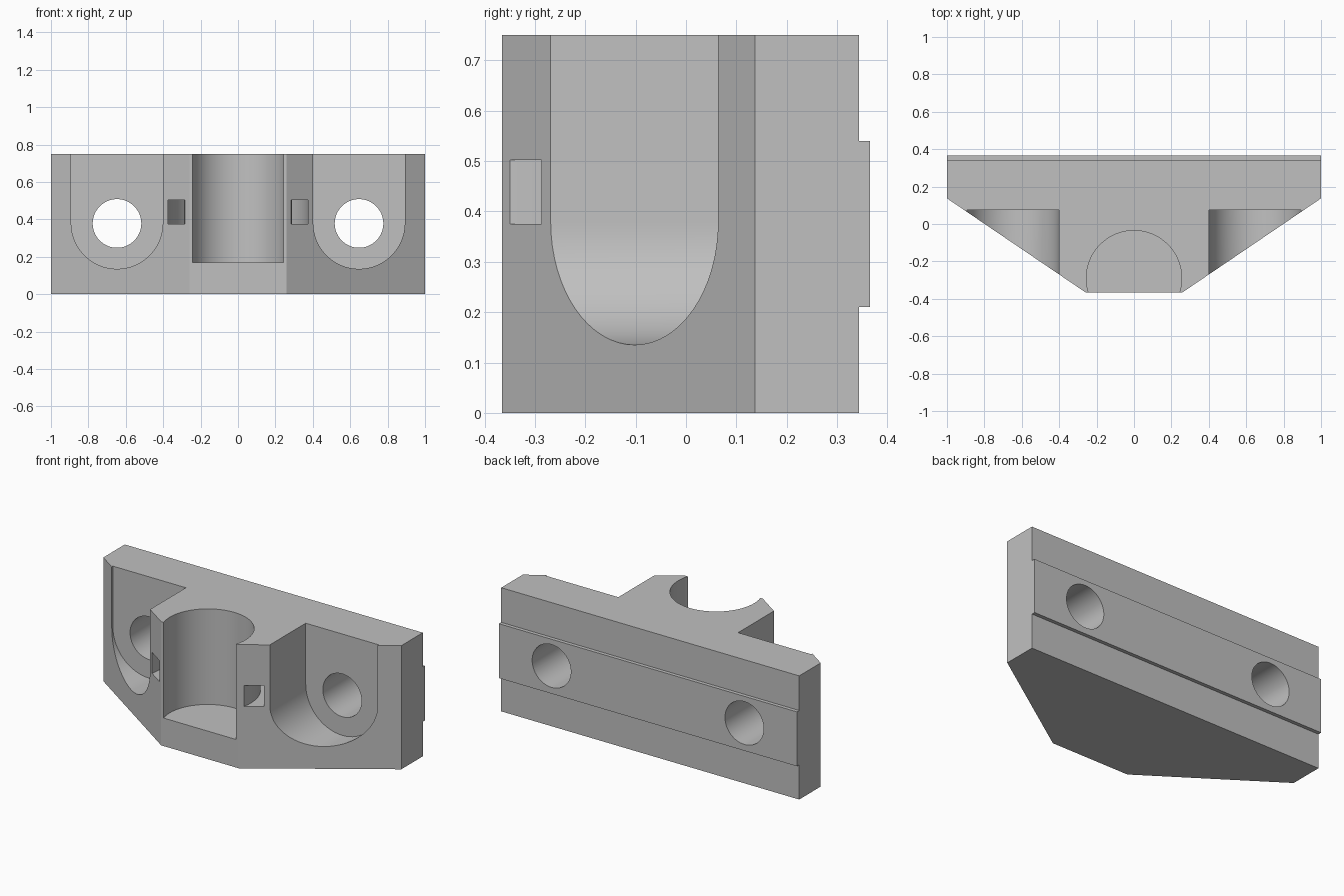
import bpy
import bmesh
from math import sin, cos, radians

cube = bpy.data.objects.get("Cube")
if cube:
    bpy.data.objects.remove(cube, do_unlink=True)

grey = bpy.data.materials.new("plain grey")
grey.use_nodes = True
colour = (0.53, 0.53, 0.53, 1)
grey.diffuse_color = colour
grey.node_tree.nodes["Principled BSDF"].inputs["Base Color"].default_value = colour

HEIGHT = 0.75


def arc(cx, cy, r, start, end, steps):
    """Points along an arc, angles in degrees."""
    angles = [radians(start + (end - start) * i / steps) for i in range(steps + 1)]
    return [(cx + r * cos(a), cy + r * sin(a)) for a in angles]


def prism(name, profile, low, high, axis="Z"):
    """Extrude a closed profile along Z (profile in x, y) or Y (profile in x, z)."""
    def place(p, d):
        return (p[0], p[1], d) if axis == "Z" else (p[0], d, p[1])
    bm = bmesh.new()
    face = bm.faces.new([bm.verts.new(place(p, low)) for p in profile])
    new = bmesh.ops.extrude_face_region(bm, geom=[face])["geom"]
    for v in new:
        if isinstance(v, bmesh.types.BMVert):
            setattr(v.co, axis.lower(), high)
    bmesh.ops.recalc_face_normals(bm, faces=bm.faces[:])
    mesh = bpy.data.meshes.new(name)
    bm.to_mesh(mesh)
    bm.free()
    mesh.materials.append(grey)
    obj = bpy.data.objects.new(name, mesh)
    bpy.context.collection.objects.link(obj)
    return obj


def circle(cx, cy, r, steps=64):
    return arc(cx, cy, r, 0, 360, steps)[:-1]


# Tapered block
right_side = [(0.26, -0.365), (1, 0.137), (1, 0.365)]
body = prism("mounting_block",
             right_side + [(-x, y) for x, y in reversed(right_side)], 0, HEIGHT)

cutters = []

# Recesses above and below the raised back rail
for name, low, high in (("lower_back_step", -0.1, 0.21), ("upper_back_step", 0.54, 0.9)):
    strip = [(-1.2, low), (1.2, low), (1.2, high), (-1.2, high)]
    cutters.append(prism(name, strip, 0.343, 0.5, "Y"))

# Round socket open at the top and front
cutters.append(prism("socket", circle(0, -0.29, 0.255), 0.17, 0.9))

# Curved strap channel passing behind the socket
band = arc(0, -0.29, 0.375, -30, 210, 48) + arc(0, -0.29, 0.29, 210, -30, 48)
cutters.append(prism("strap_channel", band, 0.375, 0.502))

# Screw pockets and through holes
for side, x in (("left", 0.647), ("right", -0.647)):
    pocket = arc(x, 0.38, 0.245, 180, 360, 32) + [(x + 0.245, 0.9), (x - 0.245, 0.9)]
    cutters.append(prism(side + "_screw_pocket", pocket, -0.6, 0.075, "Y"))
    cutters.append(prism(side + "_screw_hole", circle(x, 0.378, 0.13), -0.7, 0.7, "Y"))

# Cut everything out of the block
bpy.ops.object.select_all(action="DESELECT")
bpy.context.view_layer.objects.active = body
body.select_set(True)
for cutter in cutters:
    cutter.hide_render = True
    mod = body.modifiers.new(cutter.name, "BOOLEAN")
    mod.operation = "DIFFERENCE"
    mod.solver = "EXACT"
    mod.object = cutter
    bpy.ops.object.modifier_apply(modifier=mod.name)
    bpy.data.objects.remove(cutter, do_unlink=True)

bpy.ops.object.shade_smooth_by_angle(angle=radians(30))
